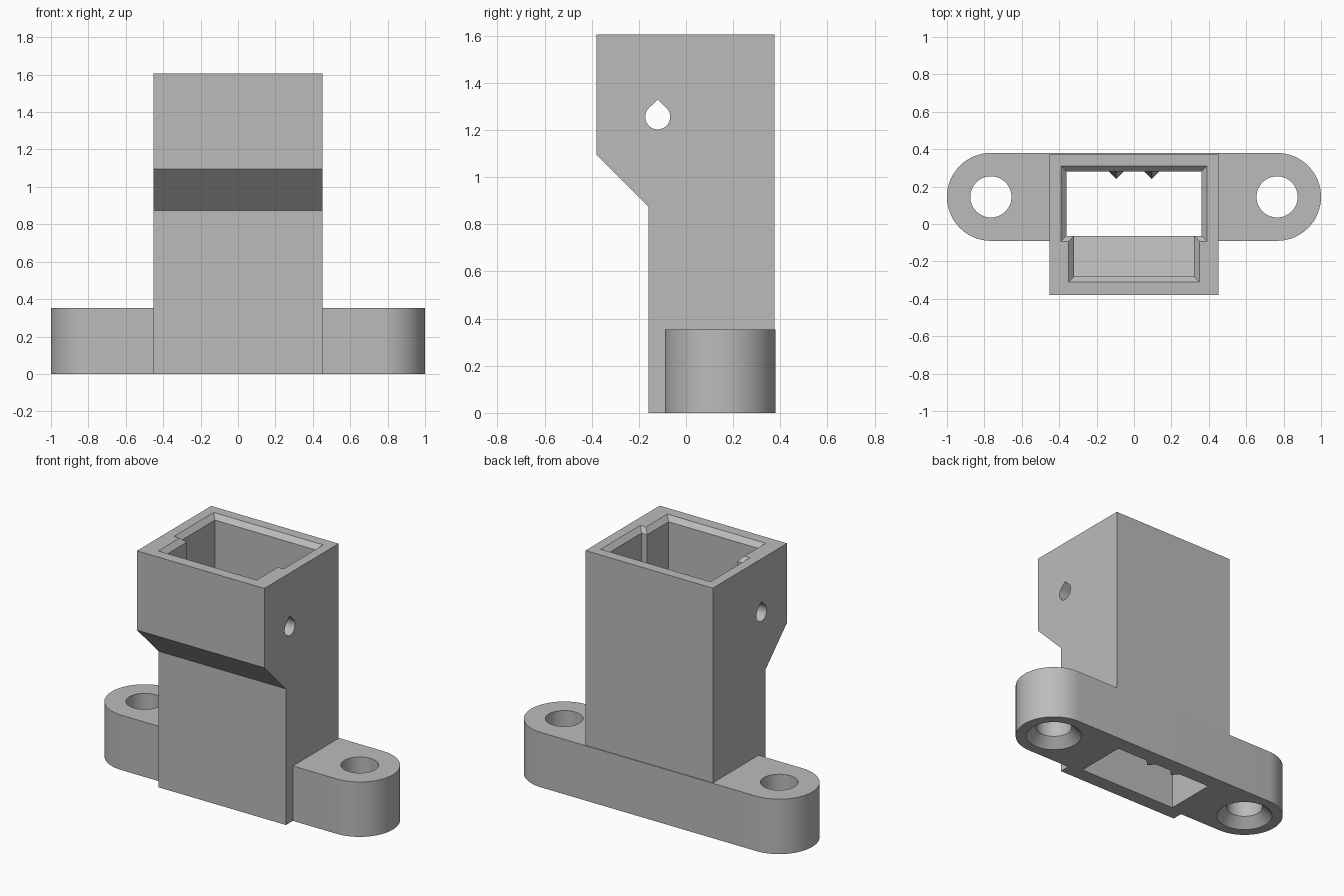
import bpy, bmesh, math

default = bpy.data.objects.get("Cube")
if default:
    bpy.data.objects.remove(default, do_unlink=True)

grey = bpy.data.materials.new("plain grey")
grey.use_nodes = True
grey.diffuse_color = (0.5, 0.5, 0.5, 1)
grey.node_tree.nodes["Principled BSDF"].inputs["Base Color"].default_value = (0.5, 0.5, 0.5, 1)


def loft(name, rings):
    """Closed solid through rings of equal point count."""
    bm = bmesh.new()
    loops = [[bm.verts.new(p) for p in ring] for ring in rings]
    n = len(loops[0])
    for a, b in zip(loops, loops[1:]):
        for i in range(n):
            j = (i + 1) % n
            bm.faces.new((a[i], a[j], b[j], b[i]))
    bm.faces.new(loops[0][::-1])
    bm.faces.new(loops[-1])
    bmesh.ops.recalc_face_normals(bm, faces=bm.faces)
    mesh = bpy.data.meshes.new(name)
    bm.to_mesh(mesh)
    bm.free()
    mesh.materials.append(grey)
    obj = bpy.data.objects.new(name, mesh)
    bpy.context.collection.objects.link(obj)
    return obj


def extrude_x(name, profile, half):
    return loft(name, [[(x, y, z) for y, z in profile] for x in (-half, half)])


def rect(half, y0, y1, z):
    return [(-half, y0, z), (half, y0, z), (half, y1, z), (-half, y1, z)]


def circle(cx, cy, r, z, n=64):
    return [(cx + r * math.cos(math.tau * i / n), cy + r * math.sin(math.tau * i / n), z)
            for i in range(n)]


def combine(target, tool, operation):
    mod = target.modifiers.new(operation.lower(), 'BOOLEAN')
    mod.operation, mod.solver, mod.object = operation, 'EXACT', tool
    bpy.context.view_layer.objects.active = target
    bpy.ops.object.modifier_apply(modifier=mod.name)
    bpy.data.objects.remove(tool, do_unlink=True)


# Housing with the overhanging front
housing = extrude_x("mounting_housing", [(-0.16, 0), (0.375, 0), (0.375, 1.605),
                    (-0.38, 1.605), (-0.38, 1.095), (-0.16, 0.875)], 0.453)

# Round-ended mounting flange
EAR_X, EAR_Y, EAR_R = 0.765, 0.145, 0.235
outline = []
for side, start in ((1, -90), (-1, 90)):
    for i in range(33):
        a = math.radians(start + 180 * i / 32)
        outline.append((side * EAR_X + EAR_R * math.cos(a), EAR_Y + EAR_R * math.sin(a)))
flange = loft("flange", [[(x, y, z) for x, y in outline] for z in (0, 0.353)])
combine(housing, flange, 'UNION')

# Main shaft, open at both ends with a chamfered mouth
shaft = loft("shaft_cutter", [rect(0.36, -0.063, 0.28, -0.1), rect(0.36, -0.063, 0.28, 1.575),
                              rect(0.4, -0.103, 0.32, 1.615)])
combine(housing, shaft, 'DIFFERENCE')

# Front pocket with a sloping floor
floor = [(x, y, 1.13 if y < 0 else 0.75) for x, y, z in rect(0.32, -0.28, 0.1, 0)]
pocket = loft("pocket_cutter", [floor, rect(0.32, -0.28, 0.1, 1.575),
                                rect(0.36, -0.32, 0.14, 1.615)])
combine(housing, pocket, 'DIFFERENCE')

# Teardrop cross hole
drop = [(-0.12, 1.33)]
for i in range(37):
    a = math.radians(135 + 270 * i / 36)
    drop.append((-0.12 + 0.053 * math.cos(a), 1.256 + 0.053 * math.sin(a)))
combine(housing, extrude_x("teardrop_cutter", drop, 0.6), 'DIFFERENCE')

# Screw holes, countersunk underneath
for side in (-1, 1):
    x = side * EAR_X
    screw = loft("screw_cutter", [circle(x, EAR_Y, r, z) for r, z in
                 ((0.18, -0.01), (0.11, 0.06), (0.11, 0.5))])
    combine(housing, screw, 'DIFFERENCE')

# Tapered grip ribs on the back wall
for x in (-0.095, 0.095):
    base = [(x - 0.055, 0.295, 0), (x, 0.24, 0), (x + 0.055, 0.295, 0)]
    tip = [(x + (px - x) * 0.02, 0.295 + (py - 0.295) * 0.02, 0.3) for px, py, z in base]
    combine(housing, loft("grip_rib", [base, tip]), 'UNION')

bpy.ops.object.select_all(action='DESELECT')
housing.select_set(True)
bpy.context.view_layer.objects.active = housing
bpy.ops.object.shade_smooth_by_angle(angle=math.radians(30))
